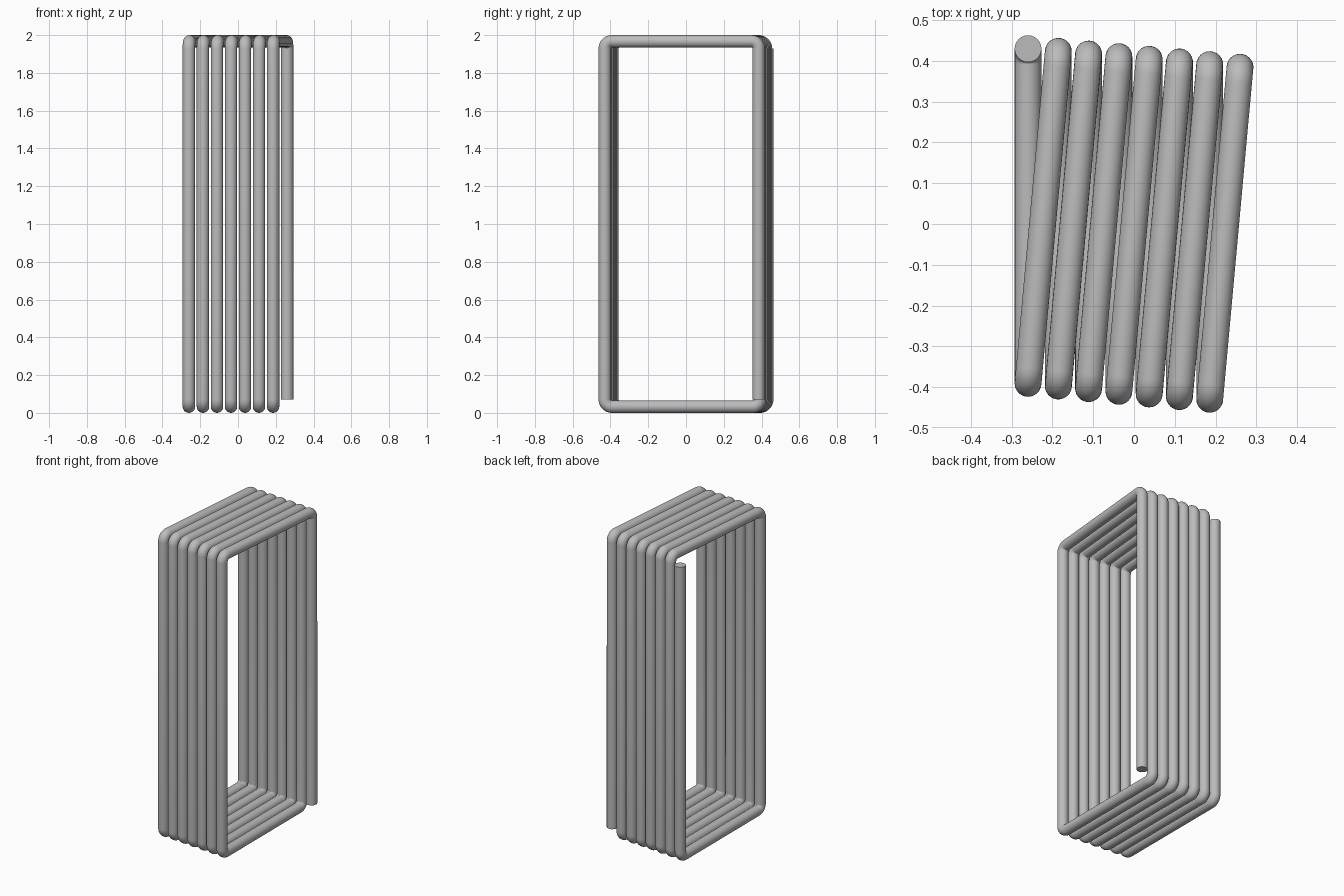
import bpy
import math
from mathutils import Vector

cube = bpy.data.objects.get("Cube")
if cube:
    bpy.data.objects.remove(cube, do_unlink=True)

TURNS = 7
TUBE = 0.033       # tube radius
PITCH = 0.0743     # sideways step per turn
DRIFT = 0.0065     # depth step per turn
BEND = 0.038       # corner radius on the centre line
LOW, HIGH = TUBE, 2 - TUBE
DEPTH = 0.43
STEPS = 10

# Corner points of the rectangular coil, starting and ending with a free end
corners = [Vector((-0.26, DEPTH, HIGH - BEND))]
for i in range(TURNS):
    x = -0.26 + PITCH * i
    back = DEPTH - DRIFT * i
    front = -DEPTH + DRIFT * (TURNS - 1 - i)
    corners += [Vector((x, back, LOW)), Vector((x, front, LOW)),
                Vector((x, front, HIGH)),
                Vector((x + PITCH, back - DRIFT, HIGH))]
end = corners[-1].copy()
end.z = LOW + BEND
corners.append(end)


def fillet(before, corner, after):
    """Quarter arc that rounds a right-angled corner."""
    a = (before - corner).normalized()
    b = (after - corner).normalized()
    centre = corner + (a + b) * BEND
    angles = [math.pi / 2 * k / STEPS for k in range(STEPS + 1)]
    return [centre - (b * math.cos(t) + a * math.sin(t)) * BEND for t in angles]


path = [corners[0]]
for before, corner, after in zip(corners, corners[1:], corners[2:]):
    path += fillet(before, corner, after)
path.append(corners[-1])

# Round tube swept along the path, with flat end caps
curve = bpy.data.curves.new("coil_tube", "CURVE")
curve.dimensions = "3D"
curve.bevel_depth = TUBE
curve.bevel_resolution = 10
curve.use_fill_caps = True
spline = curve.splines.new("POLY")
spline.points.add(len(path) - 1)
for point, place in zip(spline.points, path):
    point.co = (*place, 1)
coil = bpy.data.objects.new("coil_tube", curve)
bpy.context.collection.objects.link(coil)

bpy.ops.object.select_all(action="DESELECT")
coil.select_set(True)
bpy.context.view_layer.objects.active = coil
bpy.ops.object.convert(target="MESH")
coil = bpy.context.object
bpy.ops.object.shade_smooth_by_angle(angle=math.radians(40))

# Plain grey metal
grey = bpy.data.materials.new("grey")
colour = (0.5, 0.5, 0.5, 1)
grey.use_nodes = True
grey.diffuse_color = colour
grey.node_tree.nodes["Principled BSDF"].inputs["Base Color"].default_value = colour
coil.data.materials.clear()
coil.data.materials.append(grey)
